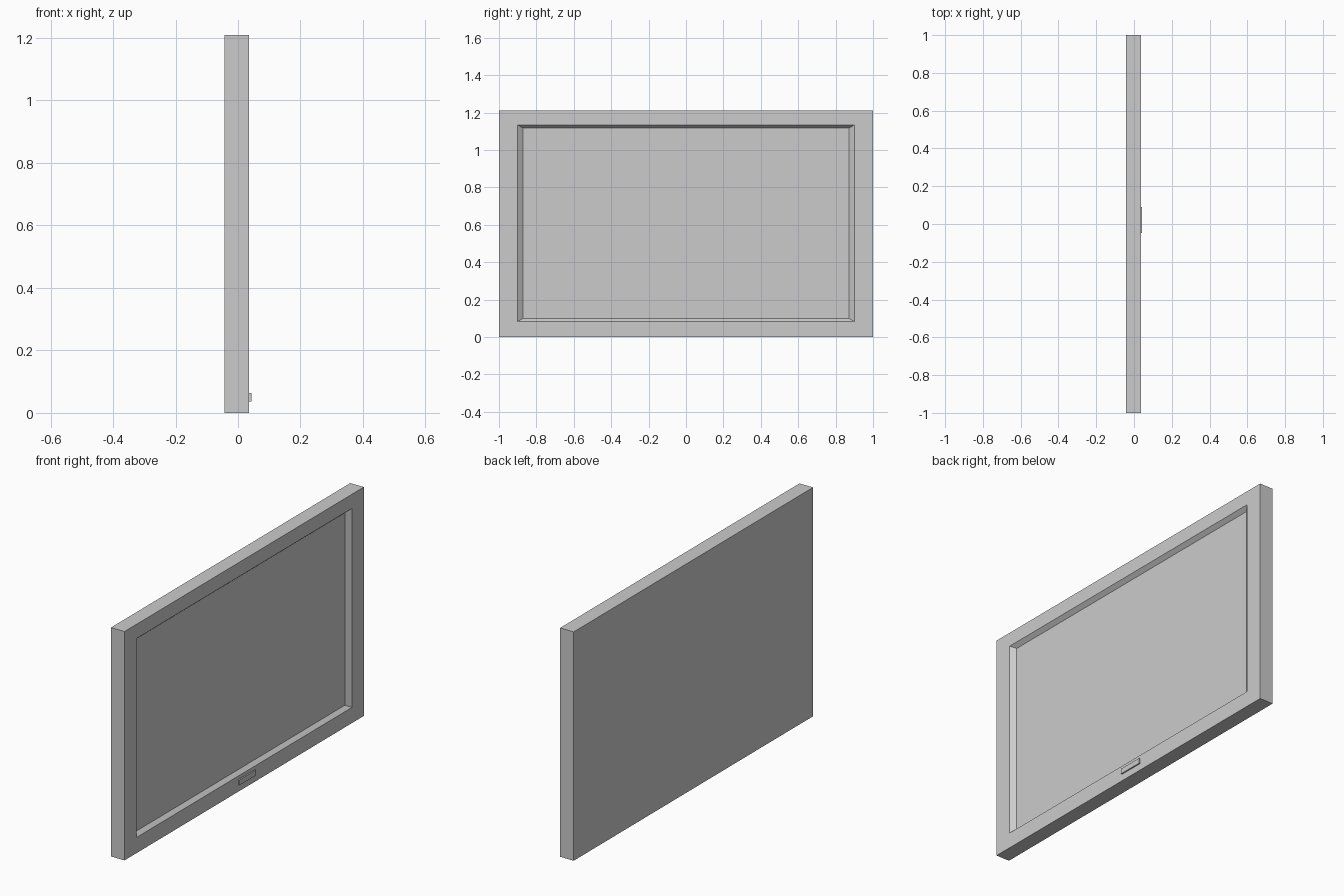
import bpy
import bmesh

cube = bpy.data.objects.get("Cube")
if cube:
    bpy.data.objects.remove(cube, do_unlink=True)

# Single grey finish
grey = bpy.data.materials.new("plain grey")
grey.use_nodes = True
colour = (0.6, 0.6, 0.6, 1.0)
grey.diffuse_color = colour
grey.node_tree.nodes["Principled BSDF"].inputs["Base Color"].default_value = colour


def stacked_panel(name, sections):
    """Join rectangles (x, half width, centre y, bottom, top) and cap both ends."""
    bm = bmesh.new()
    rings = []
    for x, half, mid, low, high in sections:
        corners = ((mid - half, low), (mid + half, low),
                   (mid + half, high), (mid - half, high))
        rings.append([bm.verts.new((x, y, z)) for y, z in corners])
    for a, b in zip(rings, rings[1:]):
        for i in range(4):
            j = (i + 1) % 4
            bm.faces.new((a[i], a[j], b[j], b[i]))
    bm.faces.new(rings[0][::-1])
    bm.faces.new(rings[-1])
    bmesh.ops.recalc_face_normals(bm, faces=bm.faces)
    mesh = bpy.data.meshes.new(name)
    bm.to_mesh(mesh)
    bm.free()
    mesh.materials.append(grey)
    obj = bpy.data.objects.new(name, mesh)
    bpy.context.collection.objects.link(obj)
    return obj


BACK, FRONT, DEPTH = -0.043, 0.036, 0.021
HEIGHT = 1.21

# Flat slab with a bevelled recess for the screen
stacked_panel("screen_frame", [
    (BACK, 1.0, 0, 0, HEIGHT),
    (FRONT, 1.0, 0, 0, HEIGHT),
    (FRONT, 0.9, 0, 0.083, 1.135),
    (FRONT - DEPTH, 0.872, 0, 0.1, 1.117),
])

# Small raised plate on the lower border
stacked_panel("badge_plate", [
    (FRONT - 0.002, 0.069, 0.021, 0.036, 0.064),
    (0.043, 0.069, 0.021, 0.036, 0.064),
])
